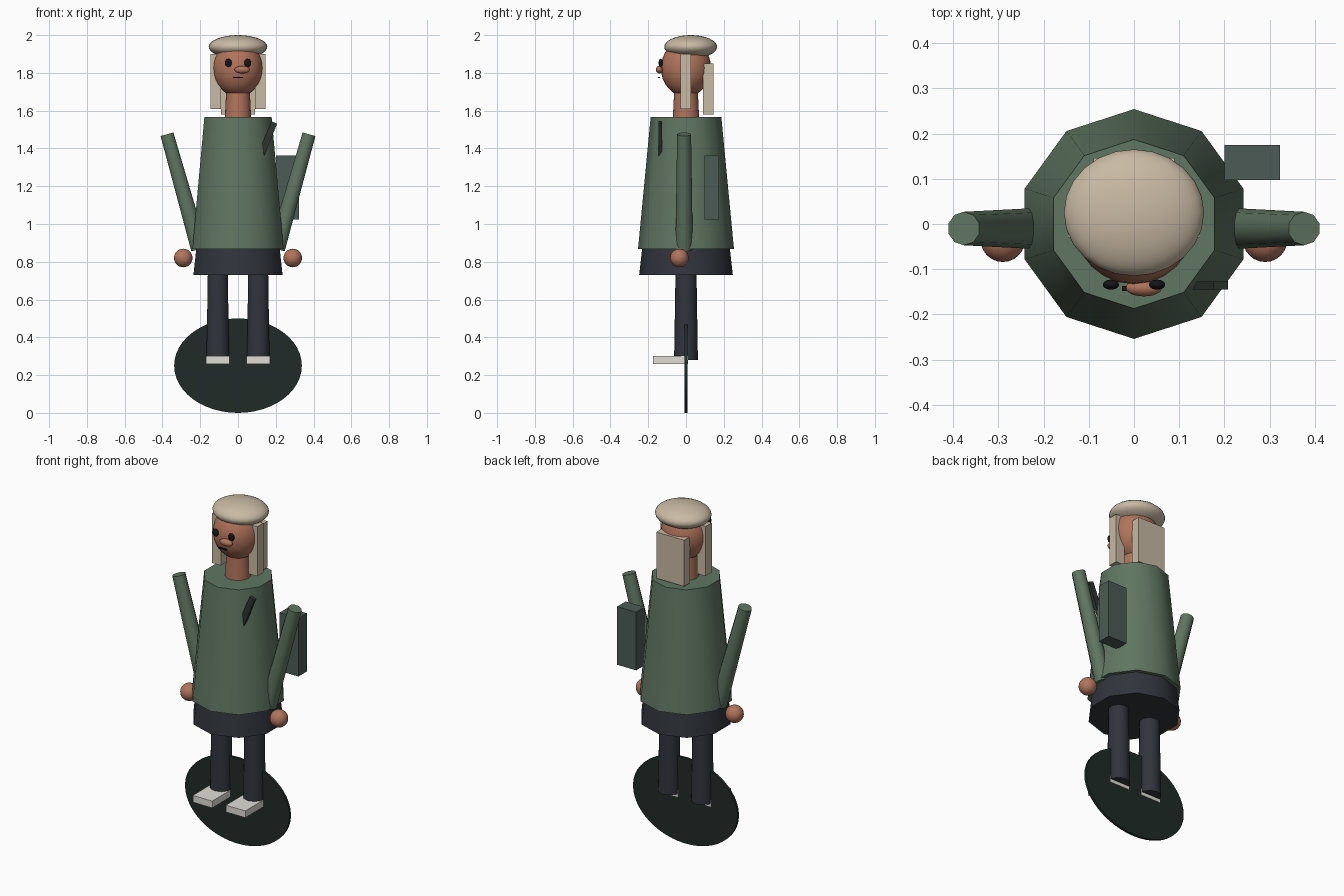
import bpy, math
from mathutils import Vector

if "Cube" in bpy.data.objects:
    bpy.data.objects.remove(bpy.data.objects["Cube"])


def mat(name, rgb):
    m = bpy.data.materials.new(name)
    m.diffuse_color = (*rgb, 1)
    m.use_nodes = True
    m.node_tree.nodes["Principled BSDF"].inputs["Base Color"].default_value = m.diffuse_color
    return m


COAT = mat("green_cloth", (0.115, 0.18, 0.12))
SKIN = mat("skin", (0.44, 0.175, 0.105))
CREAM = mat("cream", (0.58, 0.49, 0.37))
NAVY = mat("dark_cloth", (0.03, 0.035, 0.045))
BASE = mat("base_dark", (0.014, 0.024, 0.02))
SHOE = mat("shoe_white", (0.75, 0.73, 0.67))
BAG = mat("bag_green", (0.07, 0.105, 0.09))
STRAP = mat("strap_dark", (0.025, 0.035, 0.03))
BLACK = mat("black", (0.008, 0.008, 0.01))


def finish(name, m, smooth=True):
    o = bpy.context.object
    o.name = name
    o.data.materials.append(m)
    if smooth:
        bpy.ops.object.shade_smooth_by_angle(angle=math.radians(45))
    return o


def cone(name, p0, p1, r0, r1, m, sides=10, turn=0):
    """Tapered cylinder between two points."""
    p0, p1 = Vector(p0), Vector(p1)
    d = p1 - p0
    bpy.ops.mesh.primitive_cone_add(vertices=sides, radius1=r0, radius2=r1,
                                    depth=d.length, location=(p0 + p1) / 2)
    o = bpy.context.object
    o.rotation_euler = Vector((0, 0, 1)).rotation_difference(d.normalized()).to_euler()
    return finish(name, m)


def ball(name, c, r, m):
    bpy.ops.mesh.primitive_uv_sphere_add(segments=24, ring_count=16, radius=1, location=c)
    bpy.context.object.scale = r
    return finish(name, m)


def box(name, lo, hi, m, tilt=0):
    lo, hi = Vector(lo), Vector(hi)
    bpy.ops.mesh.primitive_cube_add(size=1, location=(lo + hi) / 2, rotation=(0, tilt, 0))
    bpy.context.object.scale = hi - lo
    return finish(name, m, False)


# upright oval disc behind the feet
disc = cone("base_disc", (0, 0.007, 0.25), (0, -0.007, 0.25), 1, 1, BASE, sides=48)
disc.scale = (0.338, 0.25, 1)

# body
cone("skirt", (0, 0, 0.73), (0, 0, 0.95), 0.248, 0.223, NAVY)
cone("coat", (0, 0, 0.867), (0, 0, 1.567), 0.254, 0.187, COAT)
cone("neck", (0, 0, 1.55), (0, 0, 1.72), 0.07, 0.062, SKIN, sides=16)

# head, face and hat
ball("head", (0, 0, 1.825), (0.133, 0.133, 0.15), SKIN)
ball("hat", (0, 0.025, 1.938), (0.155, 0.14, 0.062), CREAM)
ball("nose", (0.022, -0.141, 1.817), (0.04, 0.019, 0.02), SKIN)
box("mouth", (-0.026, -0.148, 1.772), (0.026, -0.137, 1.778), BLACK)
box("back_hair", (-0.09, 0.09, 1.58), (0.09, 0.146, 1.85), CREAM)

# paired parts
for s, side in ((-1, "left"), (1, "right")):
    ball(side + "_eye", (s * 0.051, -0.134, 1.853), (0.018, 0.011, 0.022), BLACK)
    box(side + "_hair", (s * 0.118 - 0.028, -0.03, 1.61), (s * 0.118 + 0.028, 0.027, 1.9), CREAM)
    cone(side + "_arm", (s * 0.205, -0.01, 0.867), (s * 0.376, -0.01, 1.475), 0.046, 0.037, COAT)
    ball(side + "_hand", (s * 0.29, -0.035, 0.82), (0.049,) * 3, SKIN)
    cone(side + "_leg", (s * 0.107, 0, 0.28), (s * 0.107, 0, 0.78), 0.063, 0.055, NAVY)
    box(side + "_shoe", (s * 0.107 - 0.063, -0.175, 0.26), (s * 0.107 + 0.063, 0.01, 0.30), SHOE)

# shoulder bag and its strap
box("bag", (0.2, 0.097, 1.023), (0.323, 0.175, 1.363), BAG)
box("bag_strap", (0.111, -0.145, 1.21), (0.145, -0.126, 1.55), STRAP, tilt=math.radians(22))
